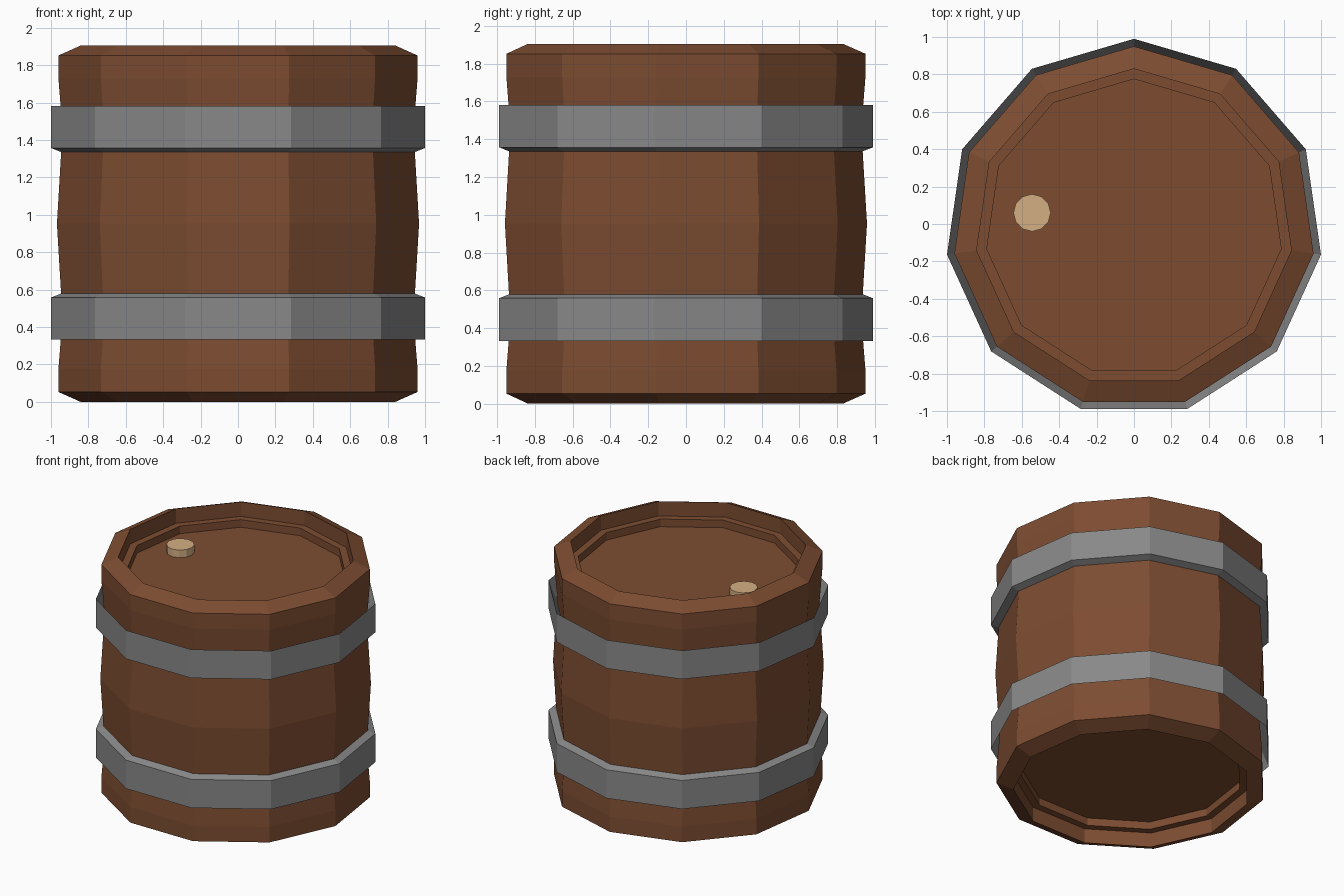
import bpy, bmesh, math

SIDES = 11
CENTRE_Y = -0.02
HEIGHT = 1.905

cube = bpy.data.objects.get("Cube")
if cube:
    bpy.data.objects.remove(cube, do_unlink=True)


def material(name, rgb):
    mat = bpy.data.materials.new(name)
    mat.use_nodes = True
    mat.diffuse_color = (*rgb, 1)
    mat.node_tree.nodes["Principled BSDF"].inputs["Base Color"].default_value = (*rgb, 1)
    return mat


def lathe(name, profile, mat, sides=SIDES, centre=(0, CENTRE_Y), closed=False, caps=False):
    """Spin a (radius, height) profile into faceted rings."""
    bm = bmesh.new()
    rings = []
    for radius, z in profile:
        ring = []
        for i in range(sides):
            a = math.pi / 2 + math.tau * i / sides
            ring.append(bm.verts.new((centre[0] + radius * math.cos(a),
                                      centre[1] + radius * math.sin(a), z)))
        rings.append(ring)
    pairs = list(zip(rings, rings[1:]))
    if closed:
        pairs.append((rings[-1], rings[0]))
    for low, high in pairs:
        for i in range(sides):
            j = (i + 1) % sides
            bm.faces.new((low[i], low[j], high[j], high[i]))
    if caps:
        bm.faces.new(rings[0][::-1])
        bm.faces.new(rings[-1])
    bmesh.ops.recalc_face_normals(bm, faces=bm.faces)
    mesh = bpy.data.meshes.new(name)
    bm.to_mesh(mesh)
    bm.free()
    mesh.materials.append(mat)
    obj = bpy.data.objects.new(name, mesh)
    bpy.context.collection.objects.link(obj)
    return obj


wood = material("brown wood", (0.205, 0.073, 0.031))
iron = material("grey iron", (0.25, 0.25, 0.25))
cork = material("pale cork", (0.66, 0.43, 0.23))

# Barrel body: recessed lid, stepped ledge, bevelled rim and bulged staves
upper = [(0.978, HEIGHT / 2), (0.948, 1.455), (0.97, 1.73), (0.97, 1.852),
         (0.85, HEIGHT), (0.85, 1.79), (0.795, 1.79), (0.795, 1.73)]
lower = [(r, HEIGHT - z) for r, z in reversed(upper[1:])]
lathe("barrel_body", lower + upper, wood, caps=True)

# Hoops: upright band, bevelled towards the middle, hollow towards the ends
hoop = [(0.94, 1.33), (1.01, 1.357), (1.01, 1.582), (0.94, 1.40)]
lathe("upper_hoop", hoop, iron, closed=True)
lathe("lower_hoop", [(r, 1.915 - z) for r, z in hoop], iron, closed=True)

# Stopper in the lid
lathe("stopper", [(0.1, 1.72), (0.1, 1.79)], cork, sides=12, centre=(-0.545, 0.06), caps=True)
